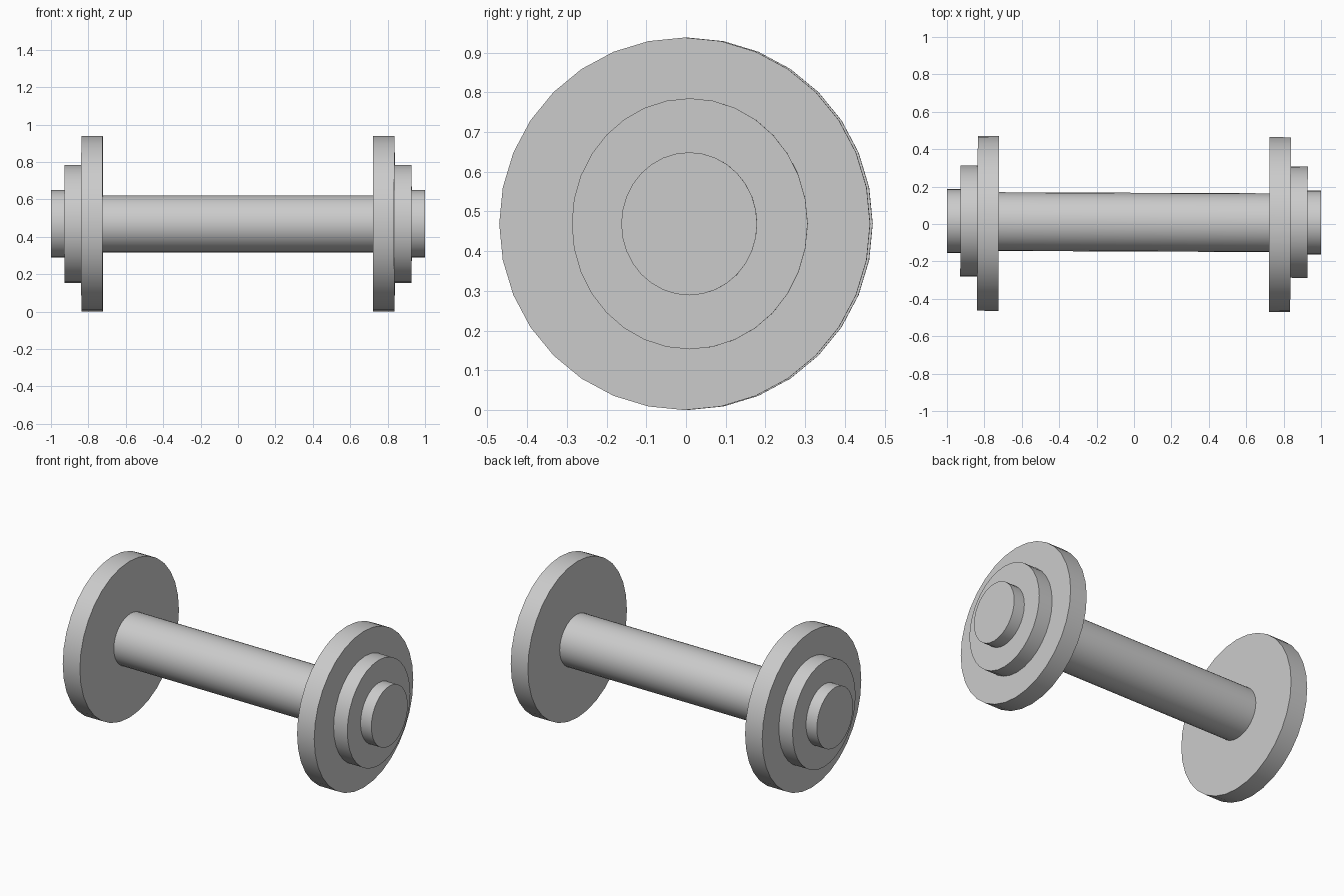
import bpy
import math
from mathutils import Matrix

cube = bpy.data.objects.get("Cube")
if cube:
    bpy.data.objects.remove(cube, do_unlink=True)

grey = bpy.data.materials.new("light_grey")
grey.use_nodes = True
colour = (0.6, 0.6, 0.6, 1)
grey.diffuse_color = colour
grey.node_tree.nodes["Principled BSDF"].inputs["Base Color"].default_value = colour

CENTRE_Z = 0.469
YAW = Matrix.Rotation(-0.004, 4, 'Z')  # the whole weight is turned very slightly


def disc(name, x0, x1, y, ry, rz):
    """Elliptical cylinder lying along x from x0 to x1."""
    bpy.ops.mesh.primitive_cylinder_add(vertices=32, radius=1, depth=abs(x1 - x0))
    ob = bpy.context.object
    ob.name = ob.data.name = name
    shape = Matrix.Diagonal((1, ry, rz, 1)) @ Matrix.Rotation(math.pi / 2, 4, 'Y')
    place = Matrix.Translation(((x0 + x1) / 2, y, CENTRE_Z))
    ob.data.transform(YAW @ place @ shape)
    ob.data.materials.append(grey)
    bpy.ops.object.shade_smooth_by_angle(angle=math.radians(30))


# Grip bar
disc("handle_bar", -0.73, 0.73, 0.01, 0.157, 0.153)

# Stepped weights at both ends
for side, label in ((1, "left"), (-1, "right")):
    disc(label + "_large_plate", side * 0.723, side * 0.837, 0, 0.467, 0.469)
    disc(label + "_middle_plate", side * 0.837, side * 0.928, 0.013, 0.297, 0.316)
    disc(label + "_end_cap", side * 0.928, side * 1.0, 0.012, 0.171, 0.18)
